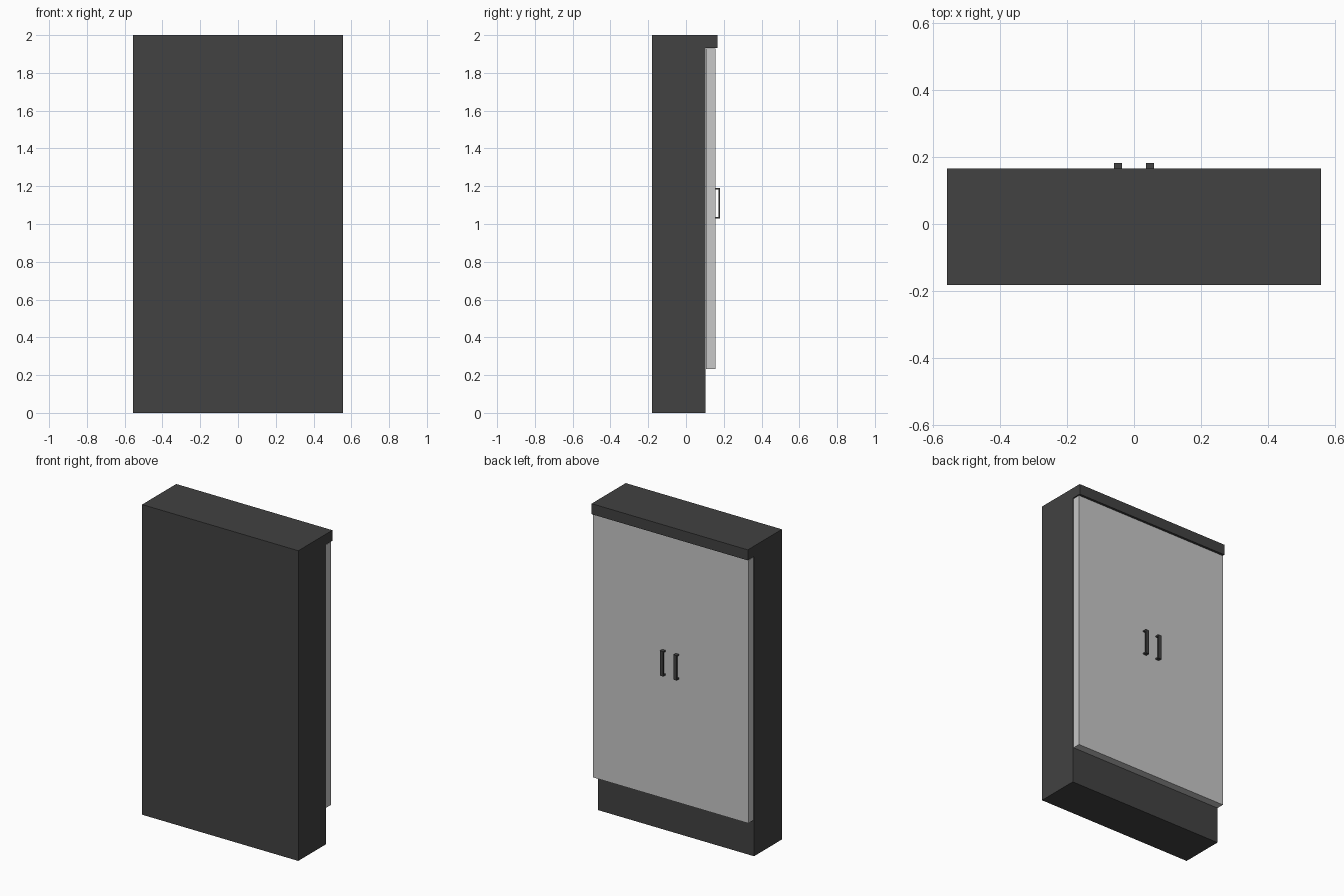
import bpy, bmesh
from mathutils import Vector

if "Cube" in bpy.data.objects:
    bpy.data.objects.remove(bpy.data.objects["Cube"])


def material(name, v):
    m = bpy.data.materials.new(name)
    m.diffuse_color = (v, v, v, 1)
    m.use_nodes = True
    m.node_tree.nodes["Principled BSDF"].inputs["Base Color"].default_value = m.diffuse_color
    return m


dark = material("charcoal", 0.054)
light = material("light grey", 0.578)


def boxes(name, mat, *bounds):
    """One object from boxes given as (x0, x1, y0, y1, z0, z1)."""
    bm = bmesh.new()
    for x0, x1, y0, y1, z0, z1 in bounds:
        verts = bmesh.ops.create_cube(bm, size=1)["verts"]
        for v in verts:
            v.co = Vector((x0 if v.co.x < 0 else x1,
                           y0 if v.co.y < 0 else y1,
                           z0 if v.co.z < 0 else z1))
    me = bpy.data.meshes.new(name)
    bm.to_mesh(me)
    bm.free()
    me.materials.append(mat)
    ob = bpy.data.objects.new(name, me)
    bpy.context.collection.objects.link(ob)
    return ob


def handle(name, x):
    """Flat C-shaped pull: bracket profile extruded across its width."""
    y0, y1, z0, z1, t, w = 0.155, 0.181, 1.03, 1.19, 0.008, 0.012
    profile = [(y0, z0), (y1, z0), (y1, z1), (y0, z1),
               (y0, z1 - t), (y1 - t, z1 - t), (y1 - t, z0 + t), (y0, z0 + t)]
    bm = bmesh.new()
    face = bm.faces.new([bm.verts.new((x - w, y, z)) for y, z in profile])
    ext = bmesh.ops.extrude_face_region(bm, geom=[face])["geom"]
    bmesh.ops.translate(bm, vec=(2 * w, 0, 0),
                        verts=[g for g in ext if isinstance(g, bmesh.types.BMVert)])
    bmesh.ops.recalc_face_normals(bm, faces=bm.faces)
    me = bpy.data.meshes.new(name)
    bm.to_mesh(me)
    bm.free()
    me.materials.append(dark)
    bpy.context.collection.objects.link(bpy.data.objects.new(name, me))


W = 0.557
# carcass and overhanging top rail
boxes("carcass", dark, (-W, W, -0.181, 0.102, 0, 2))
boxes("top_rail", dark, (-W, W, 0.102, 0.166, 1.932, 2))

# pair of doors with a pull handle each, held just off the carcass
for side, s in (("left", -1), ("right", 1)):
    x0, x1 = sorted((0, s * 0.554))
    boxes(side + "_door", light, (x0, x1, 0.106, 0.156, 0.232, 1.928))
    handle(side + "_handle", s * 0.048)
